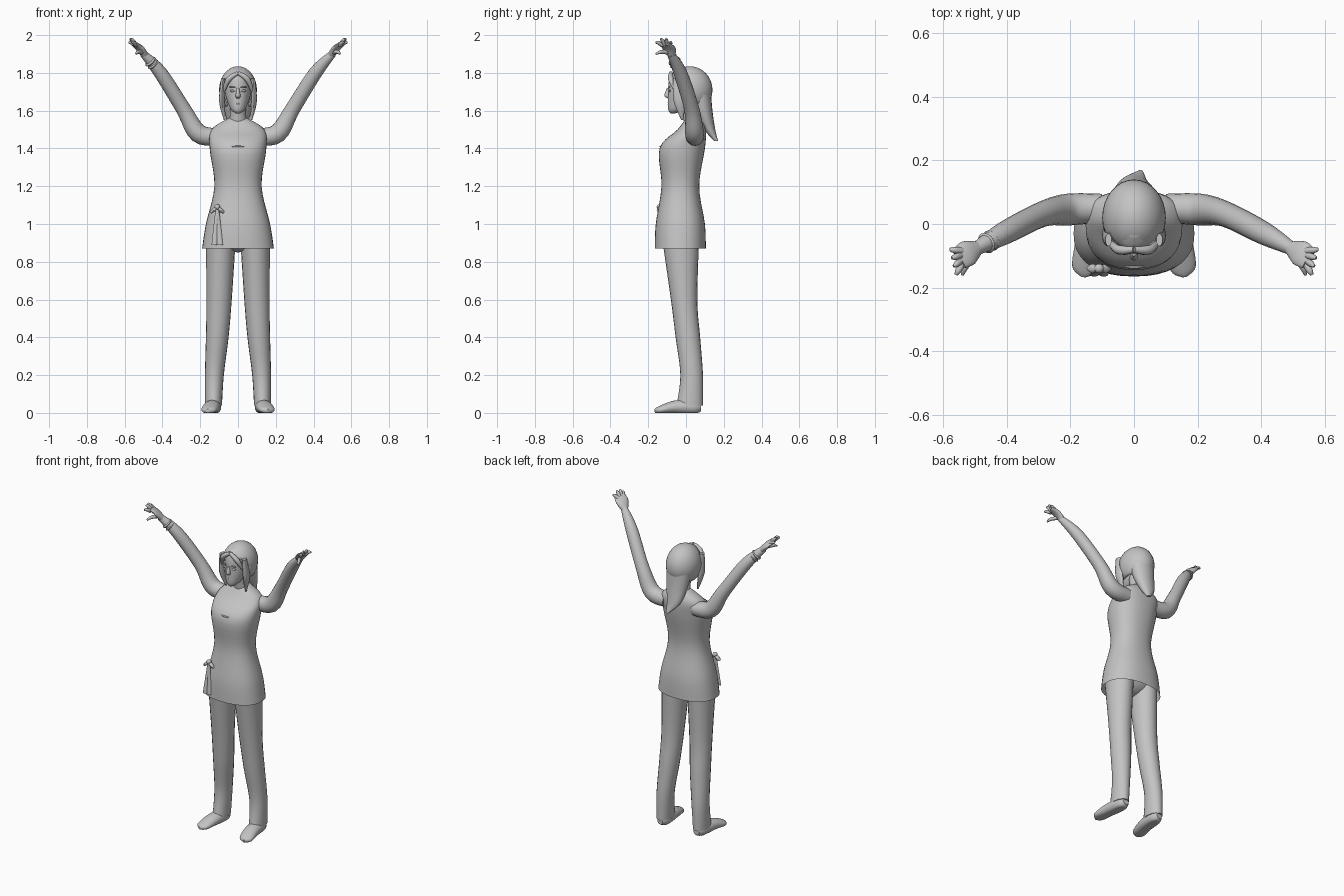
import bpy, bmesh, math
from mathutils import Vector

if "Cube" in bpy.data.objects:
    bpy.data.objects.remove(bpy.data.objects["Cube"], do_unlink=True)

grey = bpy.data.materials.new("plain_grey")
grey.use_nodes = True
grey.diffuse_color = (0.55, 0.55, 0.55, 1)
grey.node_tree.nodes["Principled BSDF"].inputs["Base Color"].default_value = grey.diffuse_color

UP, FRONT, ACROSS = Vector((0, 0, 1)), Vector((0, -1, 0)), Vector((1, 0, 0))


def finish(name, bm):
    """Turn a bmesh into a smooth grey object."""
    bmesh.ops.recalc_face_normals(bm, faces=bm.faces)
    mesh = bpy.data.meshes.new(name)
    bm.to_mesh(mesh)
    bm.free()
    mesh.materials.append(grey)
    part = bpy.data.objects.new(name, mesh)
    bpy.context.collection.objects.link(part)
    bpy.ops.object.select_all(action='DESELECT')
    part.select_set(True)
    bpy.context.view_layer.objects.active = part
    bpy.ops.object.shade_smooth_by_angle(angle=math.radians(50))
    return part


def smooth_sections(sections, steps=5):
    """Pass a smooth curve through (x, y, z, width, depth) sections."""
    known = [Vector(s if len(s) == 5 else (*s, s[-1])) for s in sections]
    last = len(known) - 1
    result = []
    for i in range(last):
        start, end = known[i], known[i + 1]
        leave = (end - known[max(i - 1, 0)]) / 2
        arrive = (known[min(i + 2, last)] - start) / 2
        for step in range(steps):
            t = step / steps
            ease = t * t * (3 - 2 * t)
            result.append(start.lerp(end, ease) + leave * t * (1 - t) ** 2
                          - arrive * t * t * (1 - t))
    return result + [known[last]]


def loft(name, sections, side=1, level=True, corners=20, power=2, open_start=False):
    """Skin oval sections, level or square to their path; side=-1 mirrors them."""
    sections = smooth_sections(sections)
    centres = [Vector(s[:3]) for s in sections]
    bm = bmesh.new()
    rings = []
    for i, (centre, section) in enumerate(zip(centres, sections)):
        wide, deep = ACROSS, -FRONT
        if not level:
            ahead = centres[min(i + 1, len(centres) - 1)] - centres[max(i - 1, 0)]
            ahead.normalize()
            wide = ahead.cross(FRONT if abs(ahead.z) > 0.95 else UP).normalized()
            deep = wide.cross(ahead)
        ring = []
        for k in range(corners):
            angle = math.tau * k / corners
            w, d = (math.copysign(abs(q) ** (2 / power), q)
                    for q in (math.cos(angle), math.sin(angle)))
            spot = centre + wide * (w * section[3]) + deep * (d * section[4])
            ring.append(bm.verts.new((side * spot.x, spot.y, max(spot.z, 0))))
        rings.append(ring)
    for lower, upper in zip(rings, rings[1:]):
        for k in range(corners):
            bm.faces.new((lower[k - 1], lower[k], upper[k], upper[k - 1]))
    if not open_start:
        bm.faces.new(rings[0])
    bm.faces.new(rings[-1])
    return finish(name, bm)


def ellipsoid(name, centre, radii, keep=lambda spot: True):
    """Stretched ball, keeping only the faces that pass the rule."""
    bm = bmesh.new()
    bmesh.ops.create_uvsphere(bm, u_segments=32, v_segments=20, radius=1)
    for v in bm.verts:
        v.co = Vector(c + r * q for c, r, q in zip(centre, radii, v.co))
    unwanted = [f for f in bm.faces if not keep(f.calc_center_median())]
    bmesh.ops.delete(bm, geom=unwanted, context='FACES')
    return finish(name, bm)


# Tunic, open at the hem, with a small seam at the neckline
loft("tunic", [(0, -.03, .87, .19, .135), (0, -.03, 1, .17, .13), (0, -.03, 1.2, .125, .1),
               (0, -.02, 1.4, .15, .12), (0, .03, 1.5, .14, .075), (0, .04, 1.56, .05, .04)],
     corners=36, power=2.3, open_start=True)
ellipsoid("neckline_seam", (0, -.13, 1.41), (.035, .01, .005))

# Trouser seat hidden under the tunic
ellipsoid("trouser_seat", (0, -.03, .95), (.16, .1, .1))

for side, label in ((1, "left"), (-1, "right")):
    # Trouser leg, from the cuff up to the hip
    loft(f"{label}_trouser_leg", [
        (.13, .02, .04, .045, .07), (.125, .03, .2, .05, .06), (.11, .01, .4, .06, .065),
        (.1, -.01, .6, .067, .07), (.09, -.03, .95, .08, .1)], side)

    # Shoe with a flat sole
    loft(f"{label}_shoe", [
        (.13, .08, .03, .02), (.13, .04, .03, .04), (.14, -.06, .03, .045, .035),
        (.155, -.14, .015, .04, .02), (.16, -.165, .01, .01)], side, level=False)

    # Raised arm from shoulder to wrist
    loft(f"{label}_arm", [
        (.1, .05, 1.46, .045), (.21, .045, 1.48, .05), (.29, .03, 1.61, .04),
        (.41, -.03, 1.8, .036), (.5, -.08, 1.9, .02)], side, level=False)

    # Hand: palm, a fan of four fingers, and a thumb
    loft(f"{label}_palm", [
        (.49, -.075, 1.89, .02), (.52, -.09, 1.93, .04, .015), (.55, -.11, 1.955, .035, .01)],
        side, level=False)
    for i, finger in enumerate(("index", "middle", "ring", "little")):
        spread = i / 3
        root = Vector((.54, -.125 + .04 * spread, 1.945))
        tip = Vector((.56 + .02 * spread, -.16 + .08 * spread, 1.99 - .02 * abs(i - 1.5)))
        knuckle = root.lerp(tip, .6) + UP * .005
        loft(f"{label}_{finger}_finger", [(*root, .011), (*knuckle, .01), (*tip, .005)],
             side, level=False, corners=8)
    loft(f"{label}_thumb", [(.51, -.1, 1.91, .012), (.53, -.135, 1.91, .01),
                            (.54, -.16, 1.9, .005)], side, level=False, corners=8)

    # Hair lock beside the face, and fringe over the brow
    loft(f"{label}_hair_lock", [
        (.08, -.05, 1.77, .01, .02), (.085, -.035, 1.65, .015, .03),
        (.07, -.02, 1.55, .005)], side, corners=12)
    loft(f"{label}_fringe", [
        (0, -.08, 1.8, .01), (.05, -.08, 1.765, .015), (.08, -.05, 1.69, .005)],
        side, level=False, corners=10)

    # Eye and brow
    ellipsoid(f"{label}_eye", (side * .03, -.087, 1.705), (.013, .006, .006))
    ellipsoid(f"{label}_brow", (side * .03, -.09, 1.725), (.017, .007, .003))

# Neck, head and face
loft("neck", [(0, .045, 1.5, .06, .05), (0, .025, 1.58, .042), (0, .015, 1.67, .045)])
loft("head", [(0, -.07, 1.585, .01), (0, -.045, 1.61, .04, .05), (0, 0, 1.69, .068, .095),
              (0, .01, 1.78, .068, .095), (0, .01, 1.82, .03, .05)], corners=28)
loft("nose", [(0, -.095, 1.72, .006), (0, -.1, 1.68, .013, .015), (0, -.09, 1.665, .008)],
     corners=12)
for lip, height in (("upper", 1.645), ("lower", 1.635)):
    ellipsoid(f"{lip}_lip", (0, -.085, height), (.02, .012, .005))

# Hair cap cut open around the face, and the long hair behind
hair_cap = ellipsoid("hair_cap", (0, .02, 1.71), (.1, .12, .125),
                     lambda spot: spot.z > 1.62 and (spot.y > -.035 or spot.z > 1.77))
hair_cap.modifiers.new("thickness", 'SOLIDIFY').thickness = .01
loft("back_hair", [(0, .065, 1.73, .085, .065), (0, .09, 1.6, .07, .05),
                   (0, .125, 1.5, .045, .03), (.02, .16, 1.44, .01)])

# Sash bow on the right hip, mirrored about its knot
knot = Vector((-.11, -.14, 1.09))
ellipsoid("bow_knot", knot, (.015, .015, .015))
for side, label in ((1, "inner"), (-1, "outer")):
    loop_end = knot + ACROSS * side * .035 - UP * .03
    tail_end = knot + ACROSS * side * .015 + FRONT * .02 - UP * .2
    loft(f"{label}_bow_loop", [(*knot, .008), (*knot.lerp(loop_end, .6), .015, .01),
                               (*loop_end, .006)], level=False, corners=10)
    loft(f"{label}_bow_tail", [(*knot, .008), (*knot.lerp(tail_end, .5), .012, .005),
                               (*tail_end, .015, .005)], corners=10)

# Two bangles on the right wrist
forearm = Vector((.41, -.03, 1.8)), Vector((.5, -.08, 1.9))
for place, label in ((.45, "lower"), (.6, "upper")):
    loft(f"{label}_bangle", [(*forearm[0].lerp(forearm[1], place + shift), radius)
                             for shift, radius in ((-.05, .027), (0, .034), (.05, .027))],
         side=-1, level=False, corners=16)
